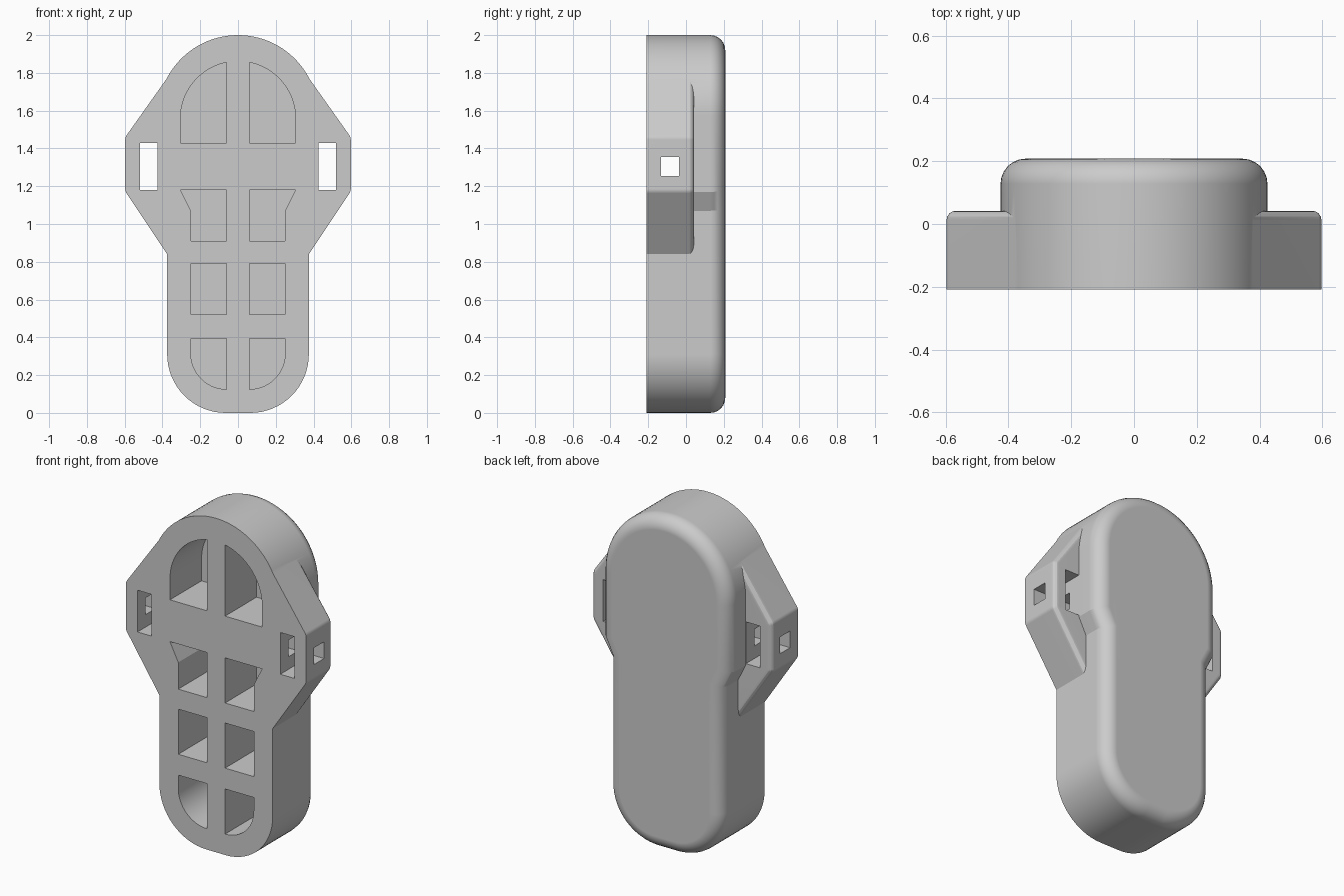
import bpy, bmesh
from math import sin, cos, radians

cube = bpy.data.objects.get("Cube")
if cube:
    bpy.data.objects.remove(cube, do_unlink=True)

FRONT, BACK, WING_BACK, FLOOR = -0.208, 0.208, 0.042, 0.09

grey = bpy.data.materials.new("light grey")
grey.use_nodes = True
grey.diffuse_color = (0.6, 0.6, 0.6, 1)
grey.node_tree.nodes["Principled BSDF"].inputs["Base Color"].default_value = (0.6, 0.6, 0.6, 1)


def arc(cx, cz, r, start, end, n=16):
    angles = [radians(start + (end - start) * i / n) for i in range(n + 1)]
    return [(cx + r * cos(a), cz + r * sin(a)) for a in angles]


def mirrored(half):
    """Close a right-hand half profile with its mirror image."""
    return half + [(-x, z) for x, z in reversed(half) if x > 1e-5]


def prism(name, profile, y0, y1, rim=0, segments=6):
    """Extrude an x-z profile along y and round its back rim."""
    bm = bmesh.new()
    face = bm.faces.new([bm.verts.new((x, y0, z)) for x, z in profile])
    moved = bmesh.ops.extrude_face_region(bm, geom=[face], use_keep_orig=True)["geom"]
    verts = [g for g in moved if isinstance(g, bmesh.types.BMVert)]
    bmesh.ops.translate(bm, verts=verts, vec=(0, y1 - y0, 0))
    bmesh.ops.recalc_face_normals(bm, faces=bm.faces)
    if rim:
        edges = [e for e in bm.edges if all(abs(v.co.y - y1) < 1e-5 for v in e.verts)]
        bmesh.ops.bevel(bm, geom=edges, offset=rim, segments=segments, profile=0.5,
                        affect='EDGES', clamp_overlap=False)
        bmesh.ops.recalc_face_normals(bm, faces=bm.faces)
    mesh = bpy.data.meshes.new(name)
    bm.to_mesh(mesh)
    bm.free()
    mesh.materials.append(grey)
    obj = bpy.data.objects.new(name, mesh)
    bpy.context.collection.objects.link(obj)
    return obj


def combine(target, other, operation):
    mod = target.modifiers.new(operation.title(), 'BOOLEAN')
    mod.operation, mod.solver, mod.object = operation, 'EXACT', other
    bpy.context.view_layer.objects.active = target
    bpy.ops.object.modifier_apply(modifier=mod.name)
    bpy.data.objects.remove(other, do_unlink=True)


def rect(x0, x1, z0, z1):
    return [(x0, z0), (x1, z0), (x1, z1), (x0, z1)]


# Main shell: narrow lower end, flared shoulders, round top
outline = arc(0.065, 0.31, 0.31, -90, 0) + [(0.375, 1.07), (0.425, 1.17)]
outline += arc(0, 1.575, 0.425, 0, 90, 24)
body = prism("body", mirrored(outline), FRONT, BACK, 0.08)

# Side lugs, made as one plate crossing the shell
lug = [(0.36, 0.818)] + arc(0.557, 1.185, 0.04, -33.7, 0, 4)
lug += arc(0.557, 1.447, 0.04, 0, 35.3, 4) + [(0.37, 1.78)]
combine(body, prism("side_lugs", mirrored(lug), FRONT, WING_BACK, 0.03, 4), 'UNION')

# Front pockets and strap slots
pockets = [
    [(0.06, 1.43), (0.305, 1.43)] + arc(0, 1.557, 0.305, 0, 78.6),
    [(0.06, 0.91), (0.25, 0.91), (0.25, 1.07), (0.305, 1.18), (0.06, 1.18)],
    rect(0.06, 0.25, 0.52, 0.79),
    [(0.06, 0.395)] + arc(0.06, 0.315, 0.19, -90, 0) + [(0.25, 0.395)],
]
for side in (1, -1):
    for shape in pockets:
        cutter = prism("pocket", [(side * x, z) for x, z in shape], FRONT - 0.1, FLOOR)
        combine(body, cutter, 'DIFFERENCE')
    slot = [(side * x, z) for x, z in rect(0.426, 0.52, 1.18, 1.43)]
    combine(body, prism("slot", slot, FRONT - 0.1, BACK + 0.1), 'DIFFERENCE')

# Square cross hole through the whole width
combine(body, prism("cross_hole", rect(-1, 1, 1.255, 1.355), -0.132, -0.038), 'DIFFERENCE')

# Smooth the rounded surfaces, keep corners sharp
bpy.ops.object.select_all(action='DESELECT')
body.select_set(True)
bpy.context.view_layer.objects.active = body
bpy.ops.object.shade_smooth_by_angle(angle=radians(22))
weighted = body.modifiers.new("Weighted Normals", 'WEIGHTED_NORMAL')
weighted.keep_sharp = True
